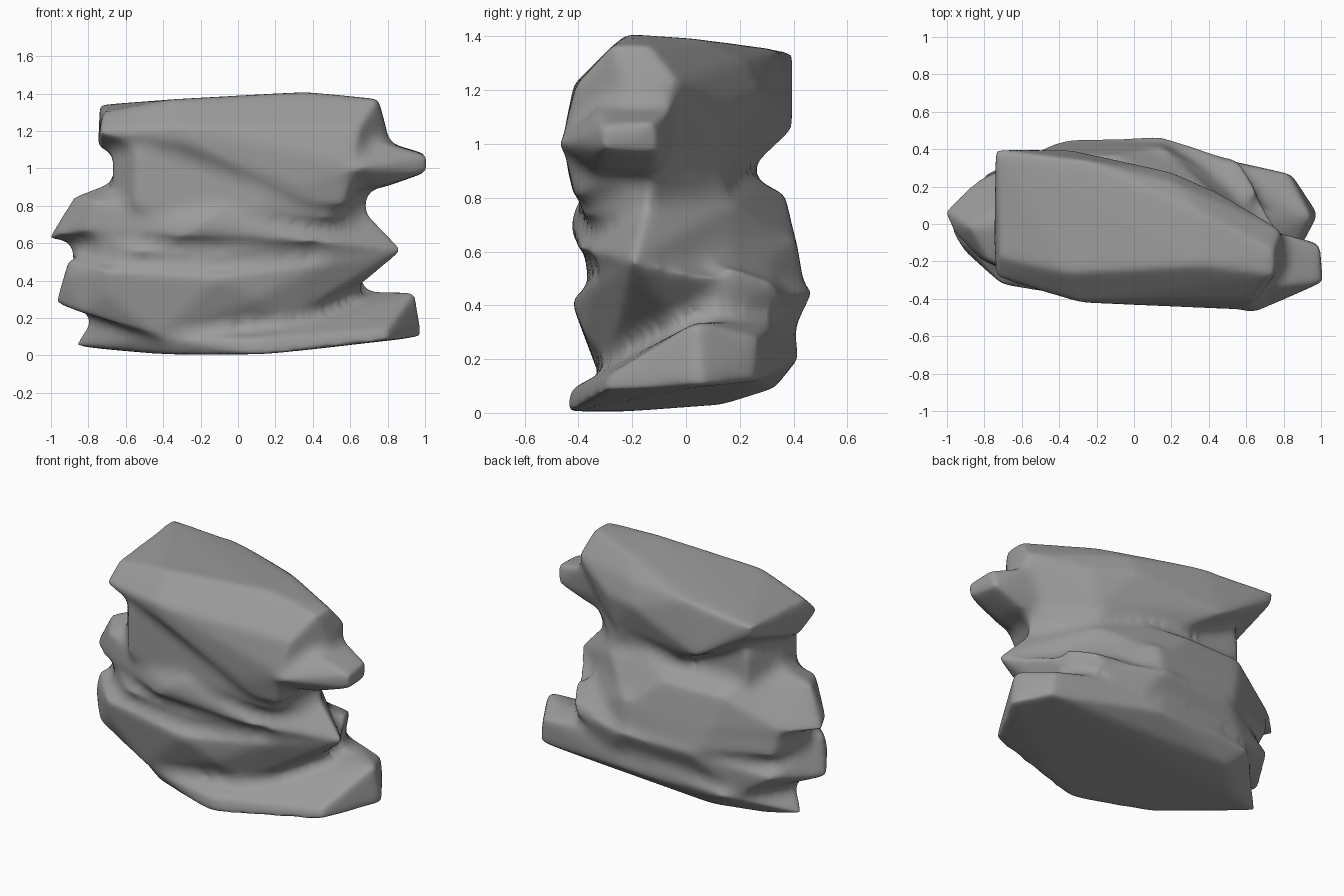
import bpy, bmesh

rock_grey = bpy.data.materials.new("rock_grey")
rock_grey.diffuse_color = (0.33, 0.33, 0.33, 1)

# Tilted base slab
BASE = [(-.88, .07, .05), (-.35, -.27, 0), (-.4, -.31, .1), (.12, -.45, 0), (.99, .05, .1), (.1, -.43, .09),
        (.8, -.31, .08), (.8, -.29, .14), (.95, .04, .34), (.85, .26, .12), (.83, .27, .28), (.15, .42, .2),
        (-.43, .33, .09), (-.55, .4, .2), (-.68, .14, .03), (-.78, .0, .2), (.5, .33, .34), (.1, .4, .34)]
# Lower bulge, rising to the right
LOWER = [(-.98, -.03, .28), (-.91, -.14, .42), (-.91, -.1, .52), (-.85, -.19, .23), (-.7, -.3, .32),
         (-.7, -.33, .46), (-.1, -.43, .42), (.1, -.38, .3), (.25, -.28, .17), (-.43, -.31, .1),
         (.45, -.34, .5), (.88, -.2, .56), (.65, -.05, .37), (.56, .32, .47), (.5, .35, .41),
         (.15, .47, .45), (-.33, .46, .45), (-.8, .27, .33), (-.6, .33, .2), (.3, .35, .2)]
# Back right ledge
LEDGE = [(.66, .17, .54), (.67, .1, .36), (.57, .33, .48), (.52, .36, .41), (.4, -.1, .6), (.3, .3, .3),
         (.6, 0, .3), (.2, .35, .5)]
# Core filling the grooves between the two bulges
CORE = [(-.88, .0, .45), (-.9, .05, .65), (-.74, -.2, .45), (-.74, -.2, .65), (-.55, -.34, .56),
        (-.1, -.37, .5), (.1, -.38, .58), (.5, -.33, .55), (.85, -.2, .56), (.55, .2, .45), (.45, .15, .7),
        (.15, .44, .46), (.15, .41, .65), (-.4, .44, .46), (-.45, .4, .65), (-.8, .26, .46), (-.82, .23, .65)]
# Middle bulge
MIDDLE = [(-1.02, .07, .62), (-.98, -.03, .64), (-.88, -.02, .85), (-.83, -.19, .66), (-.78, -.2, .83),
          (-.3, -.41, .63), (-.2, -.43, .7), (-.1, -.41, .78), (.4, -.4, .6), (.89, -.2, .56),
          (.7, -.15, .76), (.42, .17, .78), (.45, .18, .62), (.15, .42, .59), (-.1, .37, .81),
          (-.45, .41, .6), (-.5, .36, .81), (-.87, .22, .62), (-.67, 0, .93), (.1, .24, .88), (-.55, .24, .88)]
# Narrow neck
NECK = [(-.67, -.17, .9), (-.66, .1, .9), (-.67, -.17, 1.08), (-.55, -.33, .78), (-.55, -.33, 1.1),
        (.1, -.4, .76), (.2, -.4, 1), (.68, -.15, .74), (.72, -.1, .95), (.42, .12, .78),
        (-.1, .24, .84), (-.6, .24, .84), (-.6, .24, 1.08), (.3, .2, 1.05), (.5, -.38, .72)]
# Cap, with its lower edge falling to the right
CAP = [(-.74, .4, 1.34), (-.74, .38, 1.27), (-.35, .4, 1.05), (-.75, -.1, 1.11), (-.74, -.29, 1.19),
       (-.72, -.18, 1.3), (-.35, -.26, 1.37), (-.3, -.42, 1.22), (-.25, -.42, 1.13), (.37, -.22, 1.41),
       (.65, -.41, 1.22), (.75, -.27, 1.37), (.75, -.14, 1.37), (.79, -.03, 1.23), (.81, -.2, 1.14),
       (.62, -.46, 1.02), (.32, -.44, .9), (.38, -.42, .81), (.56, -.41, .79), (.7, -.1, .9),
       (.36, .06, 1.39), (-.25, .34, 1.35), (.22, .22, 1.31), (.2, .28, 1.18), (.45, .17, 1.15),
       (.4, .15, .95), (-.1, .24, .9)]
# Nub sticking out on the right
NUB = [(1, -.12, 1.08), (1.01, -.31, 1.07), (1.01, -.31, .98), (.98, -.1, .97), (.76, -.1, .89),
       (.78, -.33, .91), (.62, -.49, 1), (.8, -.05, 1.14), (.78, -.33, 1.14), (.4, -.38, .88), (.4, 0, 1)]

# Each layer is a convex hull; the layers are then fused into one weathered rock
bm = bmesh.new()
for layer in (BASE, LOWER, LEDGE, CORE, MIDDLE, NECK, CAP, NUB):
    part = bmesh.new()
    for p in layer:
        part.verts.new(p)
    bmesh.ops.convex_hull(part, input=part.verts[:])
    loose = [v for v in part.verts if not v.link_faces]
    bmesh.ops.delete(part, geom=loose, context='VERTS')
    bmesh.ops.recalc_face_normals(part, faces=part.faces[:])
    tmp = bpy.data.meshes.new("layer")
    part.to_mesh(tmp)
    part.free()
    bm.from_mesh(tmp)
    bpy.data.meshes.remove(tmp)

mesh = bpy.data.meshes.new("layered_rock")
bm.to_mesh(mesh)
bm.free()
mesh.materials.append(rock_grey)
rock = bpy.data.objects.new("layered_rock", mesh)
bpy.context.collection.objects.link(rock)


def fuse(size):
    m = rock.modifiers.new("fuse", 'REMESH')
    m.mode = 'VOXEL'
    m.voxel_size = size
    m.use_smooth_shade = True


def offset(distance):
    m = rock.modifiers.new("offset", 'DISPLACE')
    m.strength = distance
    m.mid_level = 0


def weather(steps):
    m = rock.modifiers.new("weather", 'SMOOTH')
    m.factor = 0.5
    m.iterations = steps


# Swell, fuse and shrink to soften the creases, then smooth
fuse(0.018)
weather(4)
offset(0.03)
fuse(0.018)
weather(4)
offset(-0.03)
weather(10)
